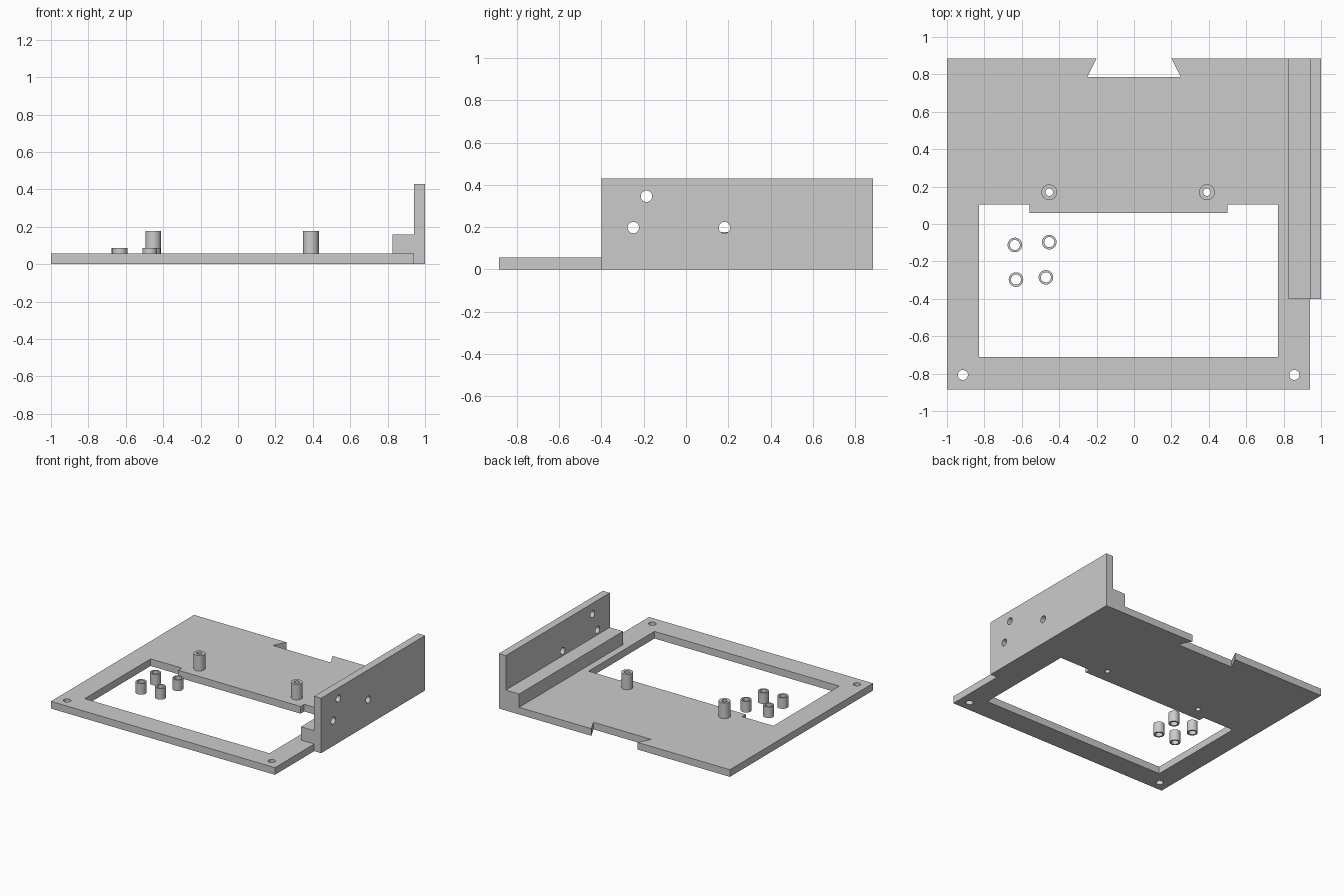
import bpy
import bmesh
from math import cos, sin, tau
from mathutils import Matrix

if "Cube" in bpy.data.objects:
    bpy.data.objects.remove(bpy.data.objects["Cube"], do_unlink=True)

grey = bpy.data.materials.new("light_grey")
grey.use_nodes = True
grey.diffuse_color = (0.6, 0.6, 0.6, 1)
grey.node_tree.nodes["Principled BSDF"].inputs["Base Color"].default_value = (0.6, 0.6, 0.6, 1)


def circle(x, y, r, n=32):
    return [(x + r * cos(tau * i / n), y + r * sin(tau * i / n)) for i in range(n)]


def box(x0, x1, y0, y1):
    return [(x0, y0), (x1, y0), (x1, y1), (x0, y1)]


def slab(name, loops, low, high, along_x=False):
    """Fill an outline with its holes and give it thickness from low to high."""
    curve = bpy.data.curves.new(name, "CURVE")
    curve.dimensions = "2D"
    curve.fill_mode = "BOTH"
    curve.extrude = (high - low) / 2
    for loop in loops:
        spline = curve.splines.new("POLY")
        spline.points.add(len(loop) - 1)
        for point, (x, y) in zip(spline.points, loop):
            point.co = (x, y, 0, 1)
        spline.use_cyclic_u = True
    helper = bpy.data.objects.new(name + "_outline", curve)
    mesh = bpy.data.meshes.new_from_object(helper)
    bpy.data.objects.remove(helper)
    bpy.data.curves.remove(curve)

    # Weld, place, and turn upright where the outline is drawn in y and z
    bm = bmesh.new()
    bm.from_mesh(mesh)
    bmesh.ops.remove_doubles(bm, verts=bm.verts, dist=0.0001)
    bm.transform(Matrix.Translation((0, 0, (low + high) / 2)))
    if along_x:
        bm.transform(Matrix(((0, 0, 1, 0), (1, 0, 0, 0), (0, 1, 0, 0), (0, 0, 0, 1))))
    bmesh.ops.recalc_face_normals(bm, faces=bm.faces)
    bm.to_mesh(mesh)
    bm.free()
    mesh.materials.clear()
    mesh.materials.append(grey)

    obj = bpy.data.objects.new(name, mesh)
    bpy.context.collection.objects.link(obj)
    bpy.ops.object.select_all(action="DESELECT")
    obj.select_set(True)
    bpy.context.view_layer.objects.active = obj
    bpy.ops.object.shade_smooth_by_angle(angle=0.5)
    return obj


LEFT, BACK, THICK = 0.94, 0.885, 0.056
WALL_FRONT = -0.4
posts = [(-0.453, 0.17), (0.39, 0.17)]
spacers = [(-0.637, -0.112), (-0.453, -0.097), (-0.631, -0.297), (-0.471, -0.285)]

# Base plate with dovetail notch, window with tab, and screw holes
outline = [(-1, -BACK), (LEFT, -BACK), (LEFT, BACK), (0.2, BACK), (0.25, 0.787),
           (-0.25, 0.787), (-0.2, BACK), (-1, BACK)]
window = [(-0.83, -0.71), (0.77, -0.71), (0.77, 0.105), (0.5, 0.105), (0.5, 0.06),
          (-0.56, 0.06), (-0.56, 0.105), (-0.83, 0.105)]
corner_holes = [circle(x, -0.807, 0.027) for x in (-0.915, 0.857)]
post_holes = [circle(x, y, 0.02) for x, y in posts]
slab("base_plate", [outline, window] + corner_holes + post_holes, 0, THICK)

# Upright side wall with three mounting holes
wall_holes = [circle(y, z, 0.027) for y, z in ((-0.187, 0.346), (-0.249, 0.198), (0.182, 0.198))]
slab("side_wall", [box(WALL_FRONT, BACK, 0, 0.43)] + wall_holes, LEFT, 1, along_x=True)

# Stiffening rib along the foot of the wall
slab("wall_rib", [box(0.825, LEFT, WALL_FRONT, BACK)], THICK, 0.16)

# Tall hollow posts on the plate, short loose spacers in the window
for i, (x, y) in enumerate(posts, 1):
    slab(f"tall_post_{i}", [circle(x, y, 0.042), circle(x, y, 0.02)], THICK, 0.177)
for i, (x, y) in enumerate(spacers, 1):
    slab(f"short_spacer_{i}", [circle(x, y, 0.039), circle(x, y, 0.027)], 0, 0.086)
